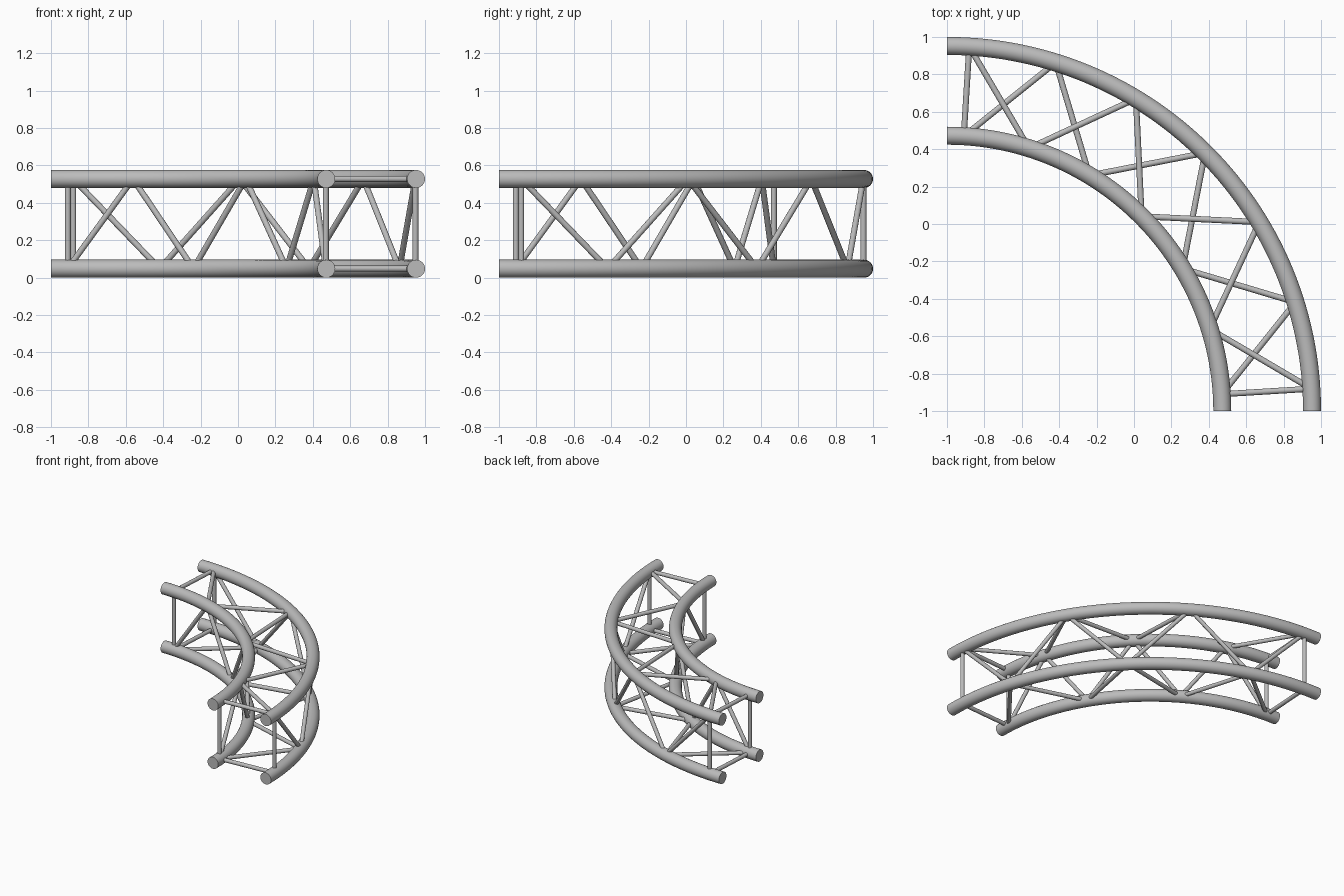
import bpy, bmesh, math
from mathutils import Vector

cube = bpy.data.objects.get("Cube")
if cube:
    bpy.data.objects.remove(cube, do_unlink=True)

TUBE_R, STRUT_R = 0.048, 0.016
OUTER, INNER = 1.952, 1.472          # arc radii about the corner (-1, -1)
LOW, HIGH = 0.048, 0.528             # heights of the tube centres
FIRST, LAST, PANELS = 86.5, 3.5, 6   # lacing node angles in degrees

metal = bpy.data.materials.new("brushed_grey_metal")
metal.use_nodes = True
GREY = (0.5, 0.5, 0.5, 1)
metal.diffuse_color = GREY
metal.node_tree.nodes["Principled BSDF"].inputs["Base Color"].default_value = GREY


def on_arc(radius, degrees, z):
    a = math.radians(degrees)
    return Vector((radius * math.cos(a) - 1, radius * math.sin(a) - 1, z))


def sweep(name, points, radius, sides):
    """Round bar with flat ends following a path of points."""
    bm = bmesh.new()
    rings = []
    for i, p in enumerate(points):
        if i == 0:
            along = points[1] - p
        elif i == len(points) - 1:
            along = p - points[i - 1]
        else:
            along = points[i + 1] - points[i - 1]
        along.normalize()
        up = Vector((0, 0, 1)) if abs(along.z) < 0.99 else Vector((1, 0, 0))
        side = along.cross(up).normalized()
        up = side.cross(along)
        turns = [math.tau * k / sides for k in range(sides)]
        rings.append([bm.verts.new(p + radius * (side * math.cos(t) + up * math.sin(t)))
                      for t in turns])
    for a, b in zip(rings, rings[1:]):
        for k in range(sides):
            n = (k + 1) % sides
            bm.faces.new((a[k], a[n], b[n], b[k])).smooth = True
    for ring in (rings[0], rings[-1]):
        cap = bm.faces.new(ring)
        for edge in cap.edges:
            edge.smooth = False
    bmesh.ops.recalc_face_normals(bm, faces=bm.faces)
    mesh = bpy.data.meshes.new(name)
    bm.to_mesh(mesh)
    bm.free()
    mesh.materials.append(metal)
    obj = bpy.data.objects.new(name, mesh)
    bpy.context.collection.objects.link(obj)


# Four curved main tubes, with ends square to the axes
STEPS = 60
for ring_name, radius in (("outer", OUTER), ("inner", INNER)):
    for level_name, z in (("lower", LOW), ("upper", HIGH)):
        path = [on_arc(radius, 90 * i / STEPS, z) for i in range(STEPS + 1)]
        sweep(f"{ring_name}_{level_name}_tube", path, TUBE_R, 32)

# Square frame of struts near each end
for end_name, angle in (("back", FIRST), ("front", LAST)):
    corners = [on_arc(r, angle, z) for r, z in
               ((OUTER, HIGH), (INNER, HIGH), (INNER, LOW), (OUTER, LOW))]
    for i, side_name in enumerate(("top", "inner", "bottom", "outer")):
        sweep(f"{end_name}_{side_name}_end_strut",
              [corners[i], corners[(i + 1) % 4]], STRUT_R, 16)

# Zigzag lacing on the four sides: each node set alternates between two tubes
lacing = {
    "top": ((OUTER, HIGH), (INNER, HIGH)),
    "bottom": ((INNER, LOW), (OUTER, LOW)),
    "outer": ((OUTER, HIGH), (OUTER, LOW)),
    "inner": ((INNER, LOW), (INNER, HIGH)),
}
for side_name, tubes in lacing.items():
    nodes = []
    for i in range(PANELS + 1):
        radius, z = tubes[i % 2]
        nodes.append(on_arc(radius, FIRST + (LAST - FIRST) * i / PANELS, z))
    for i in range(PANELS):
        sweep(f"{side_name}_diagonal_{i + 1}", nodes[i:i + 2], STRUT_R, 16)
